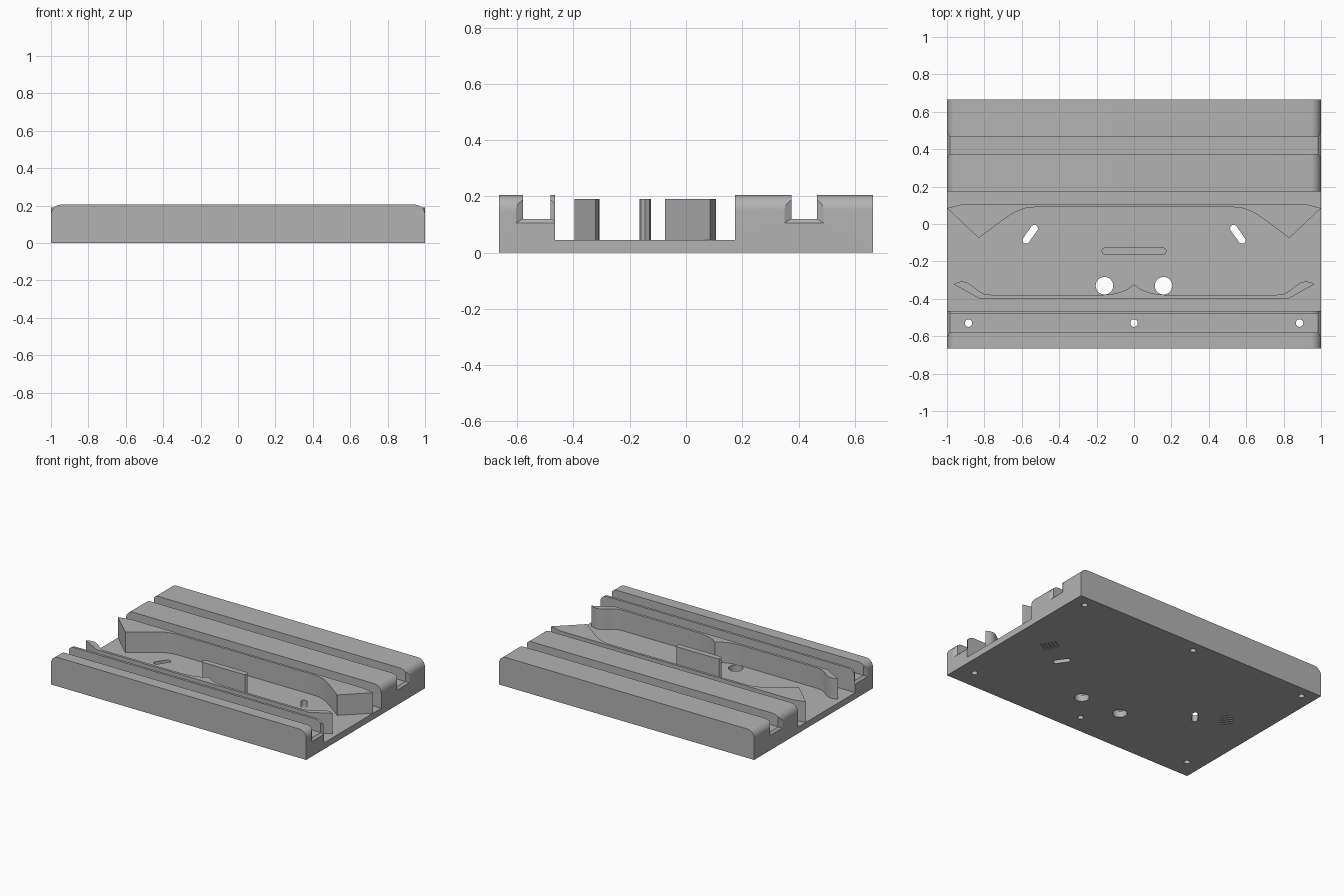
import bpy, bmesh, math

if "Cube" in bpy.data.objects:
    bpy.data.objects.remove(bpy.data.objects["Cube"])

grey = bpy.data.materials.new("light_grey")
grey.diffuse_color = (0.45, 0.45, 0.45, 1)
grey.use_nodes = True
grey.node_tree.nodes["Principled BSDF"].inputs["Base Color"].default_value = grey.diffuse_color


def loft(name, rings):
    """Solid made by joining equal-length rings of 3D points."""
    bm = bmesh.new()
    rows = [[bm.verts.new(p) for p in ring] for ring in rings]
    n = len(rows[0])
    for a, b in zip(rows, rows[1:]):
        for i in range(n):
            j = (i + 1) % n
            bm.faces.new((a[i], a[j], b[j], b[i]))
    bm.faces.new(rows[0][::-1])
    bm.faces.new(rows[-1])
    bmesh.ops.recalc_face_normals(bm, faces=bm.faces)
    me = bpy.data.meshes.new(name)
    bm.to_mesh(me)
    bm.free()
    me.materials.append(grey)
    ob = bpy.data.objects.new(name, me)
    bpy.context.collection.objects.link(ob)
    return ob


def prism(name, outline, z0, z1):
    return loft(name, [[(x, y, z) for x, y in outline] for z in (z0, z1)])


def cut(target, cutter):
    mod = target.modifiers.new(cutter.name, 'BOOLEAN')
    mod.operation = 'DIFFERENCE'
    mod.solver = 'EXACT'
    mod.object = cutter
    bpy.context.view_layer.objects.active = target
    bpy.ops.object.modifier_apply(modifier=mod.name)
    bpy.data.objects.remove(cutter)


def smooth(ob):
    bpy.ops.object.select_all(action='DESELECT')
    ob.select_set(True)
    bpy.context.view_layer.objects.active = ob
    bpy.ops.object.shade_smooth_by_angle(angle=math.radians(25))


def capsule(cx, cy, length, width, angle, n=8):
    """Round-ended slot outline; zero length gives a circle."""
    r, h = width / 2, (length - width) / 2
    pts = []
    for side in (0, 1):
        for i in range(n + 1 if h > 0 else n):
            t = -math.pi / 2 + math.pi * i / n + side * math.pi
            x = r * math.cos(t) + (h if side == 0 else -h)
            y = r * math.sin(t)
            pts.append((cx + x * math.cos(angle) - y * math.sin(angle),
                        cy + x * math.sin(angle) + y * math.cos(angle)))
    return pts


def circle(cx, cy, r):
    return capsule(cx, cy, 2 * r, 2 * r, 0, 14)


def rect(x0, x1, y0, y1):
    return [(x0, y0), (x1, y0), (x1, y1), (x0, y1)]


# Body: block with rounded upper ends
H, R, Y = 0.205, 0.055, 0.665
arc = [(1 - R + R * math.cos(t), H - R + R * math.sin(t))
       for t in (math.pi / 2 * i / 10 for i in range(11))]
section = [(1, 0)] + arc + [(-x, z) for x, z in reversed(arc)] + [(-1, 0)]
body = loft("body", [[(x, y, z) for x, z in section] for y in (-Y, Y)])

# Central open channel
cut(body, prism("channel", rect(-1.1, 1.1, -0.465, 0.175), 0.045, 0.4))


# Long grooves, flared where they leave the ends
def groove_ring(x, y0, y1, flare, floor):
    return [(x, y0 - flare, floor), (x, y1 + flare, floor),
            (x, y1 + flare, 0.4), (x, y0 - flare, 0.4)]


for y0, y1 in ((-0.58, -0.482), (0.375, 0.465)):
    cut(body, loft("groove", [groove_ring(-1.015, y0, y1, 0.05, 0.09),
                              groove_ring(-0.985, y0, y1, 0, 0.12),
                              groove_ring(0.985, y0, y1, 0, 0.12),
                              groove_ring(1.015, y0, y1, 0.05, 0.09)]))

# Screw holes: through in the front groove, blind at the rear
for x in (-0.885, 0, 0.885):
    cut(body, prism("screw_hole", circle(x, -0.53, 0.02), -0.1, 0.3))
    cut(body, prism("rear_hole", circle(x * 1.02, 0.585, 0.02), -0.1, 0.12))

for s in (-1, 1):
    # Large round holes and slanted slots through the floor
    cut(body, prism("round_hole", circle(s * 0.158, -0.33, 0.047), -0.1, 0.3))
    cut(body, prism("slot", capsule(s * 0.555, -0.055, 0.115, 0.038,
                                    math.atan2(0.085, -s * 0.06)), -0.1, 0.3))
    # Row of thin slits in the underside
    for i in range(-2, 3):
        cut(body, prism("slit", capsule(s * (0.735 - 0.012 * i), 0.045 + 0.021 * i,
                                        0.085, 0.008, math.atan2(0.5, s * 0.87), 4),
                        -0.1, 0.04))
smooth(body)


def mirrored(half):
    """Close an outline from its right half, listed from bottom to top."""
    return half + [(-x, y) for x, y in reversed(half) if x > 0]


FLOOR, TOP = 0.045, 0.19

# Rear guide with angled wings
rear = [(0.53, 0.09), (0.575, 0.086), (0.62, 0.071), (0.66, 0.05),
        (0.70, 0.022), (0.83, -0.075), (1, 0.085), (0.91, 0.107)]
smooth(prism("rear_guide", mirrored(rear), FLOOR, TOP))

# Front guide with curled ends and a central peak
front = [(0.83, -0.397), (0.965, -0.322), (0.94, -0.31), (0.915, -0.307),
         (0.89, -0.314), (0.86, -0.335), (0.83, -0.359), (0.80, -0.374),
         (0.76, -0.379), (0.17, -0.379), (0.12, -0.375), (0.075, -0.365),
         (0.035, -0.348), (0, -0.323)]
smooth(prism("front_guide", mirrored(front), FLOOR, TOP))

# Centre divider with pointed ends
bar = [(0.155, -0.165), (0.167, -0.16), (0.176, -0.145), (0.167, -0.13), (0.155, -0.125)]
prism("centre_divider", mirrored(bar), FLOOR, TOP)
